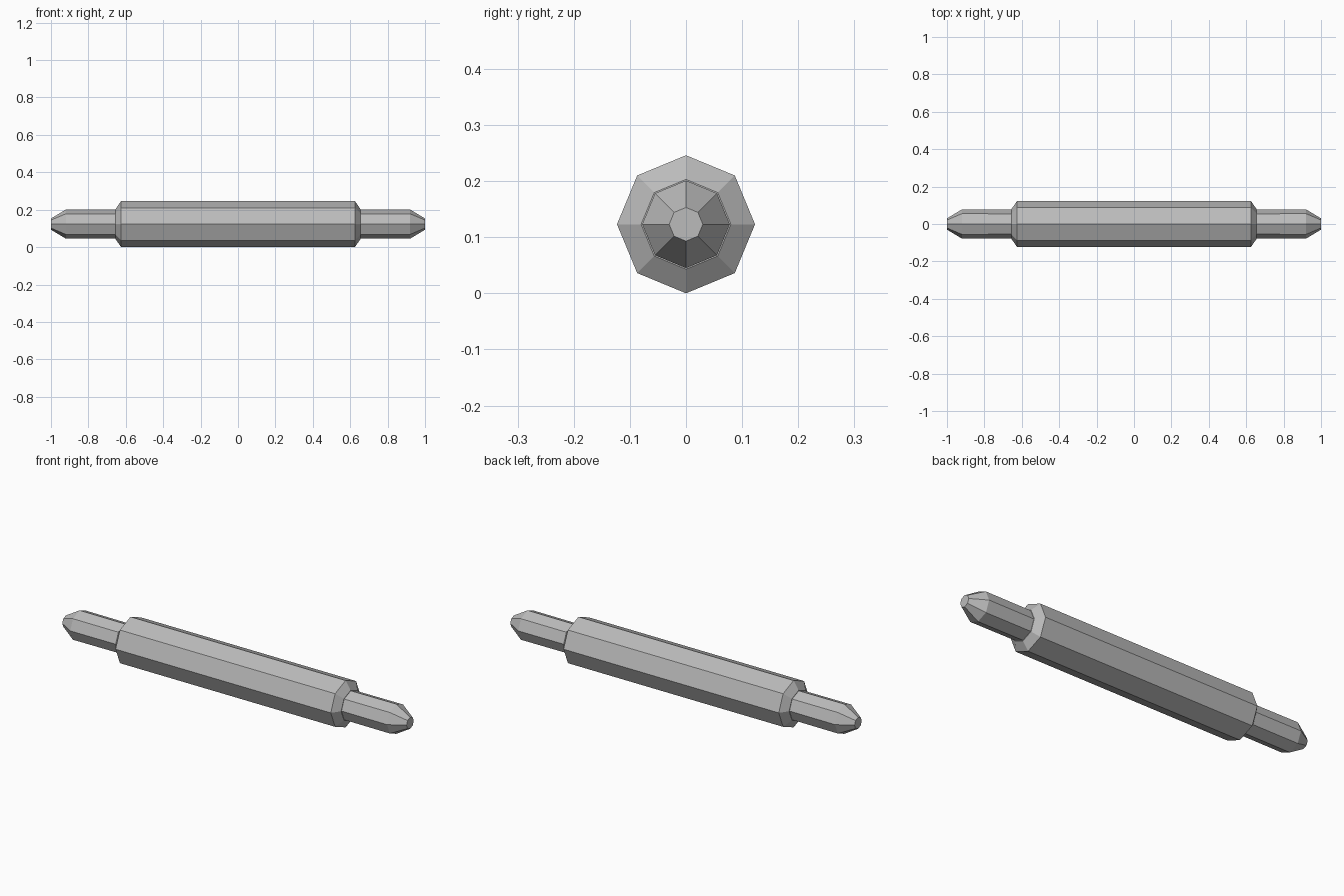
import bpy
import bmesh
from math import cos, sin, pi

cube = bpy.data.objects.get("Cube")
if cube:
    bpy.data.objects.remove(cube, do_unlink=True)

SIDES = 8
AXIS_Z = 0.123

metal = bpy.data.materials.new("grey_metal")
metal.use_nodes = True
grey = (0.5, 0.5, 0.5, 1)
metal.diffuse_color = grey
metal.node_tree.nodes["Principled BSDF"].inputs["Base Color"].default_value = grey


def turned_part(name, profile):
    """Closed octagonal solid along x from (x, radius) rings."""
    bm = bmesh.new()
    rings = []
    for x, r in profile:
        rings.append([bm.verts.new((x, r * cos(2 * pi * i / SIDES),
                                    AXIS_Z + r * sin(2 * pi * i / SIDES)))
                      for i in range(SIDES)])
    for a, b in zip(rings, rings[1:]):
        for i in range(SIDES):
            j = (i + 1) % SIDES
            bm.faces.new((a[i], a[j], b[j], b[i]))
    bm.faces.new(rings[0])
    bm.faces.new(rings[-1])
    bmesh.ops.recalc_face_normals(bm, faces=bm.faces)
    mesh = bpy.data.meshes.new(name)
    bm.to_mesh(mesh)
    bm.free()
    mesh.materials.append(metal)
    obj = bpy.data.objects.new(name, mesh)
    bpy.context.collection.objects.link(obj)


# Thick barrel with chamfered ends
turned_part("barrel", [(-0.655, 0.08), (-0.625, 0.123),
                       (0.625, 0.123), (0.655, 0.08)])

# Thin end pins with tapered tips
for name, side in (("left_pin", 1), ("right_pin", -1)):
    turned_part(name, [(side * x, r) for x, r in
                       ((0.64, 0.077), (0.92, 0.078), (1.0, 0.03))])
